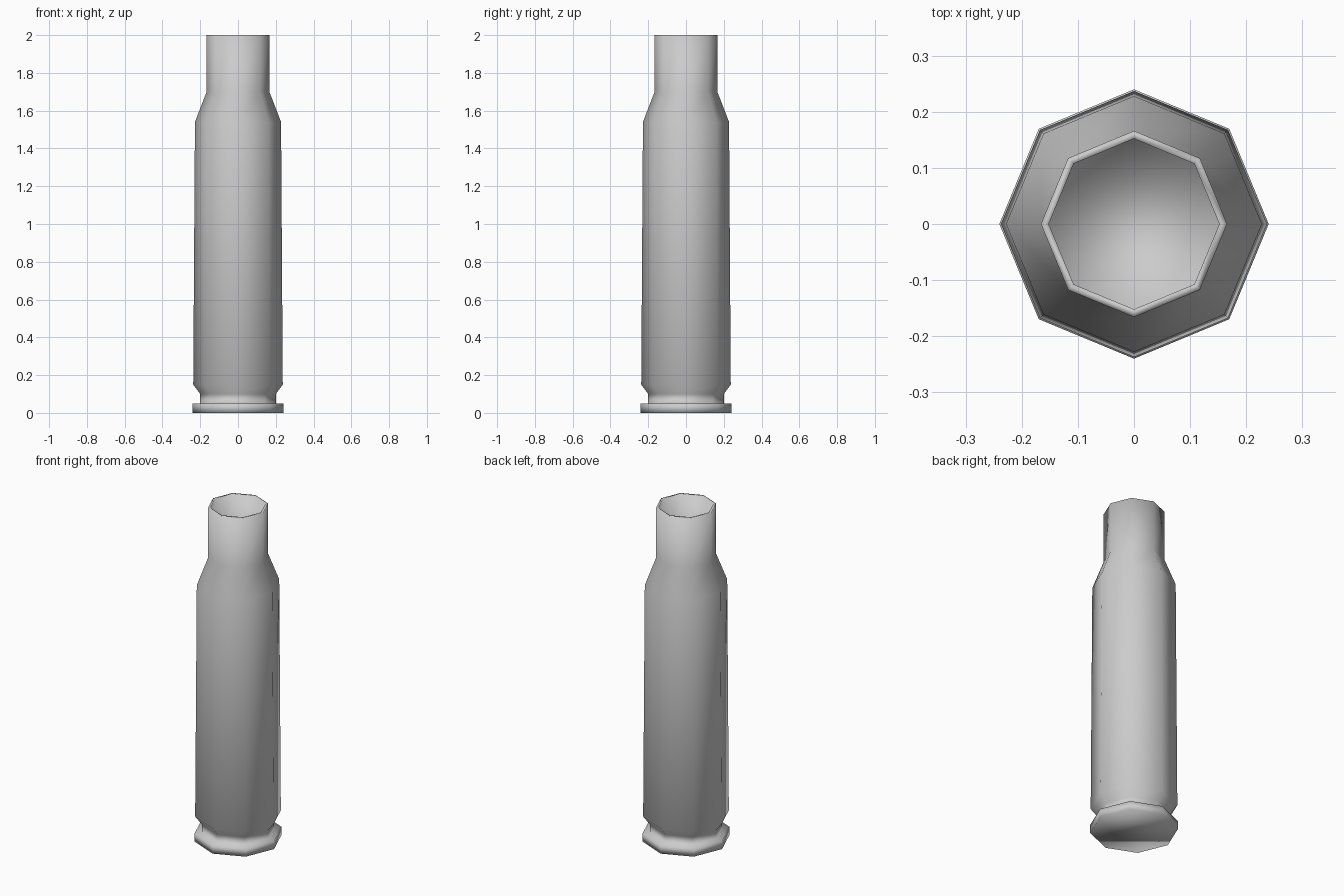
import bpy, bmesh
from math import cos, sin, pi

if "Cube" in bpy.data.objects:
    bpy.data.objects.remove(bpy.data.objects["Cube"])

SIDES = 8

# Half profile (radius, height): rim, groove, tapered body, shoulder, neck, mouth, bore
PROFILE = [
    (0.24, 0.0), (0.24, 0.05), (0.20, 0.05), (0.20, 0.10),
    (0.237, 0.15), (0.228, 1.54), (0.166, 1.70), (0.166, 2.0),
    (0.152, 2.0), (0.152, 1.70), (0.152, 0.12),
]


def lathe(name, profile, sides):
    """Spin a profile around z and cap both ends."""
    bm = bmesh.new()
    rings = [[bm.verts.new((r * cos(2 * pi * i / sides), r * sin(2 * pi * i / sides), z))
              for i in range(sides)] for r, z in profile]
    for low, high in zip(rings, rings[1:]):
        for i in range(sides):
            j = (i + 1) % sides
            bm.faces.new((low[i], low[j], high[j], high[i]))
    bm.faces.new(rings[0][::-1])
    bm.faces.new(rings[-1])
    # The whole low-poly shell is smooth shaded
    for face in bm.faces:
        face.smooth = True
    mesh = bpy.data.meshes.new(name)
    bm.to_mesh(mesh)
    bm.free()
    obj = bpy.data.objects.new(name, mesh)
    bpy.context.collection.objects.link(obj)
    return obj


# Hollow necked case
lathe("hollow_case", PROFILE, SIDES)
